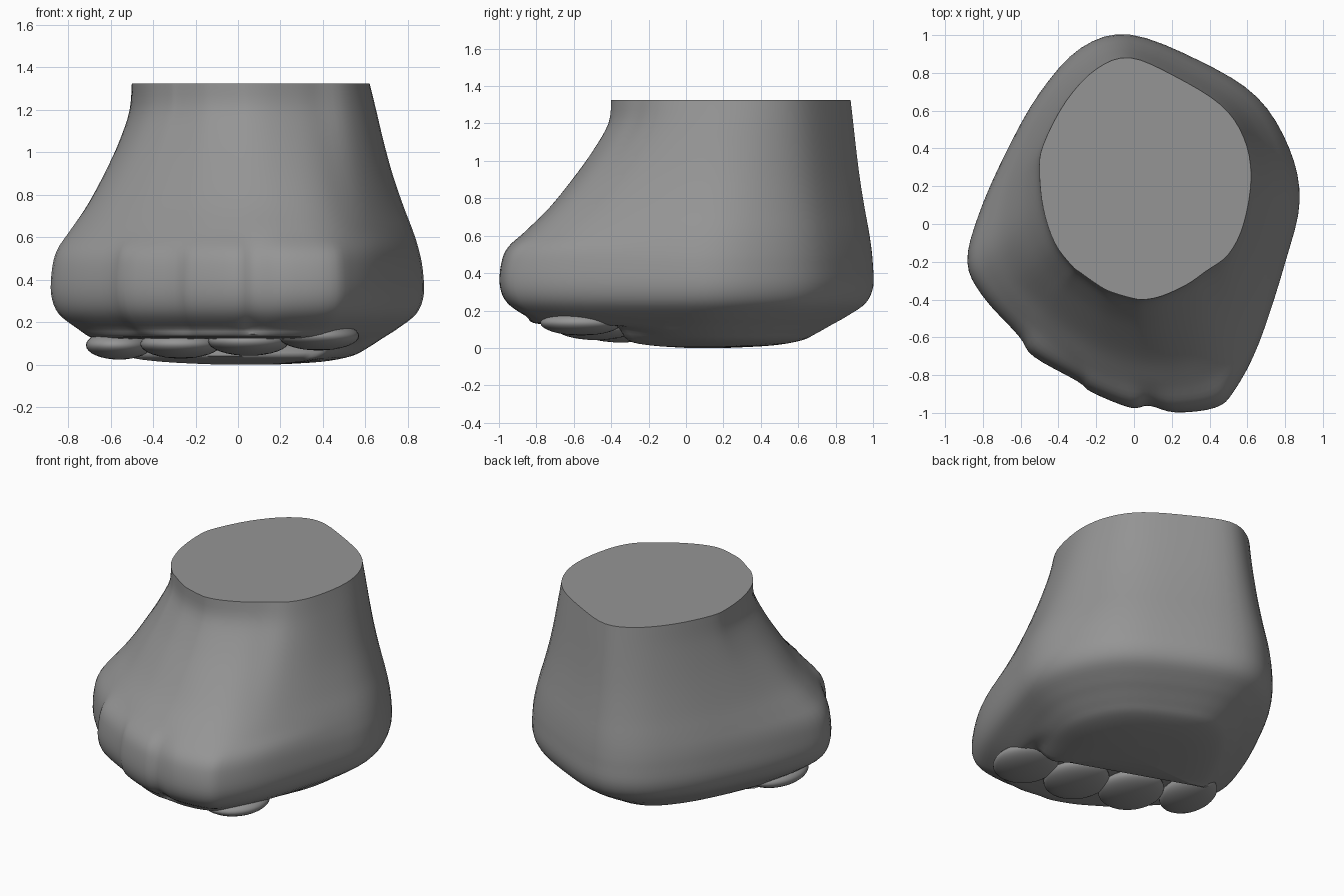
import bpy
import math
from mathutils import Vector

cube = bpy.data.objects.get("Cube")
if cube:
    bpy.data.objects.remove(cube, do_unlink=True)

# Single flat colour
grey = bpy.data.materials.new("plain grey")
grey.use_nodes = True
GREY = (0.3, 0.3, 0.3, 1)
grey.diffuse_color = GREY
grey.node_tree.nodes["Principled BSDF"].inputs["Base Color"].default_value = GREY


def smooth_path(points, steps, closed):
    """Catmull-Rom samples through the given points."""
    count = len(points)
    pick = (lambda i: points[i % count]) if closed else (lambda i: points[min(max(i, 0), count - 1)])
    path = []
    for i in range(count if closed else count - 1):
        a, b, c, d = (pick(i + k) for k in (-1, 0, 1, 2))
        for s in range(steps):
            u = s / steps
            path.append(0.5 * (2 * b + (c - a) * u + (2 * a - 5 * b + 4 * c - d) * u ** 2
                               + (3 * b - a - 3 * c + d) * u ** 3))
    return path if closed else path + [points[-1]]


def soften_knuckles(points):
    """Average neighbours along the front of an outline only."""
    count = len(points)
    return [(points[i - 1] + 2 * p + points[(i + 1) % count]) / 4 if p.y < -.5 else p
            for i, p in enumerate(points)]


def at_height(points, z):
    return [Vector((p.x, p.y, z)) for p in points]


def finish(obj, angle):
    obj.data.materials.append(grey)
    bpy.ops.object.select_all(action="DESELECT")
    obj.select_set(True)
    bpy.context.view_layer.objects.active = obj
    bpy.ops.object.shade_smooth_by_angle(angle=math.radians(angle))


# Outlines seen from above: widest part with knuckles, and the cut wrist
wide = [Vector(p) for p in (
    (-.02, 1), (-.28, .93), (-.5, .69), (-.68, .37), (-.82, .05), (-.88, -.2),
    (-.8, -.38), (-.61, -.59), (-.53, -.7), (-.3, -.83), (-.22, -.89), (-.02, -.97),
    (.08, -.96), (.22, -.995), (.43, -.97), (.53, -.88), (.66, -.63), (.8, -.2),
    (.875, .12), (.82, .4), (.65, .67), (.35, .86))]
wrist = [Vector(p) for p in (
    (-.02, .88), (-.2, .82), (-.36, .65), (-.48, .42), (-.5, .28), (-.48, .08),
    (-.42, -.1), (-.33, -.22), (-.28, -.26), (-.18, -.33), (-.12, -.36), (-.02, -.39),
    (.05, -.4), (.15, -.38), (.28, -.32), (.38, -.25), (.5, -.16), (.58, 0),
    (.62, .25), (.58, .46), (.46, .63), (.22, .78))]
soft = soften_knuckles(wide)


def flare(outline, front, back):
    """Blend wrist to outline, at separate rates for front and back."""
    ring = []
    for w, k in zip(wrist, outline):
        rear = min(max(.5 + .5 * (k.x + k.y), 0), 1)
        ring.append(w.lerp(k, front + (back - front) * rear))
    return ring


def pad_edge(p):
    """Sole pad rim, cut off at the crease where the curled tips meet it."""
    crease = -.2 - .36 * p.x
    return Vector((p.x, crease, .115)) if p.y < crease else Vector((p.x, p.y, .08))


# Wrist flaring down to the knuckles
rings = [at_height(flare(soft, front, back), z) for z, front, back in (
    (1.325, 0, 0), (1.2, .02, .12), (1.05, .17, .26), (.9, .36, .42),
    (.75, .57, .62), (.63, .78, .8))]
rings += [at_height(flare(wide, front, back), z) for z, front, back in (
    (.54, .93, .91), (.45, .99, .98), (.33, 1, 1))]
# Rounded lower edge and underside
rings += [at_height([k * scale for k in wide], z) for z, scale in ((.24, .96), (.17, .86))]
rings.append(at_height([k * .78 for k in soft], .125))
# Sole pad
pad = [pad_edge(k * .7) for k in wide]
rings.append(pad)
rings += [at_height([Vector((.05, .1, z)).lerp(p, scale) for p in pad], z)
          for z, scale in ((.04, .86), (.013, .6), (0, .2))]

# Skin the rings into one body
columns = [smooth_path(list(col), 4, False) for col in zip(*rings)]
grid = [smooth_path(list(row), 4, True) for row in zip(*columns)]
n = len(grid[0])
verts = [p for row in grid for p in row]
faces = [(r * n + i, (r + 1) * n + i, (r + 1) * n + (i + 1) % n, r * n + (i + 1) % n)
         for r in range(len(grid) - 1) for i in range(n)]
faces.append(tuple(range(n)))
faces.append(tuple(reversed(range(len(verts) - n, len(verts)))))
mesh = bpy.data.meshes.new("body")
mesh.from_pydata(verts, [], faces)
body = bpy.data.objects.new("body", mesh)
bpy.context.collection.objects.link(body)
finish(body, 50)

# Four curled tips under the front
for i, (x, y, z) in enumerate(((.38, -.56, .135), (.05, -.48, .11), (-.27, -.35, .097), (-.56, -.16, .092))):
    bpy.ops.mesh.primitive_uv_sphere_add(segments=32, ring_count=16, location=(x, y, z),
                                         rotation=(0, 0, math.radians(-8)))
    tip = bpy.context.object
    tip.name = f"curled_tip_{i + 1}"
    tip.scale = (.19 if i < 3 else .155, .22, .068)
    finish(tip, 60)
